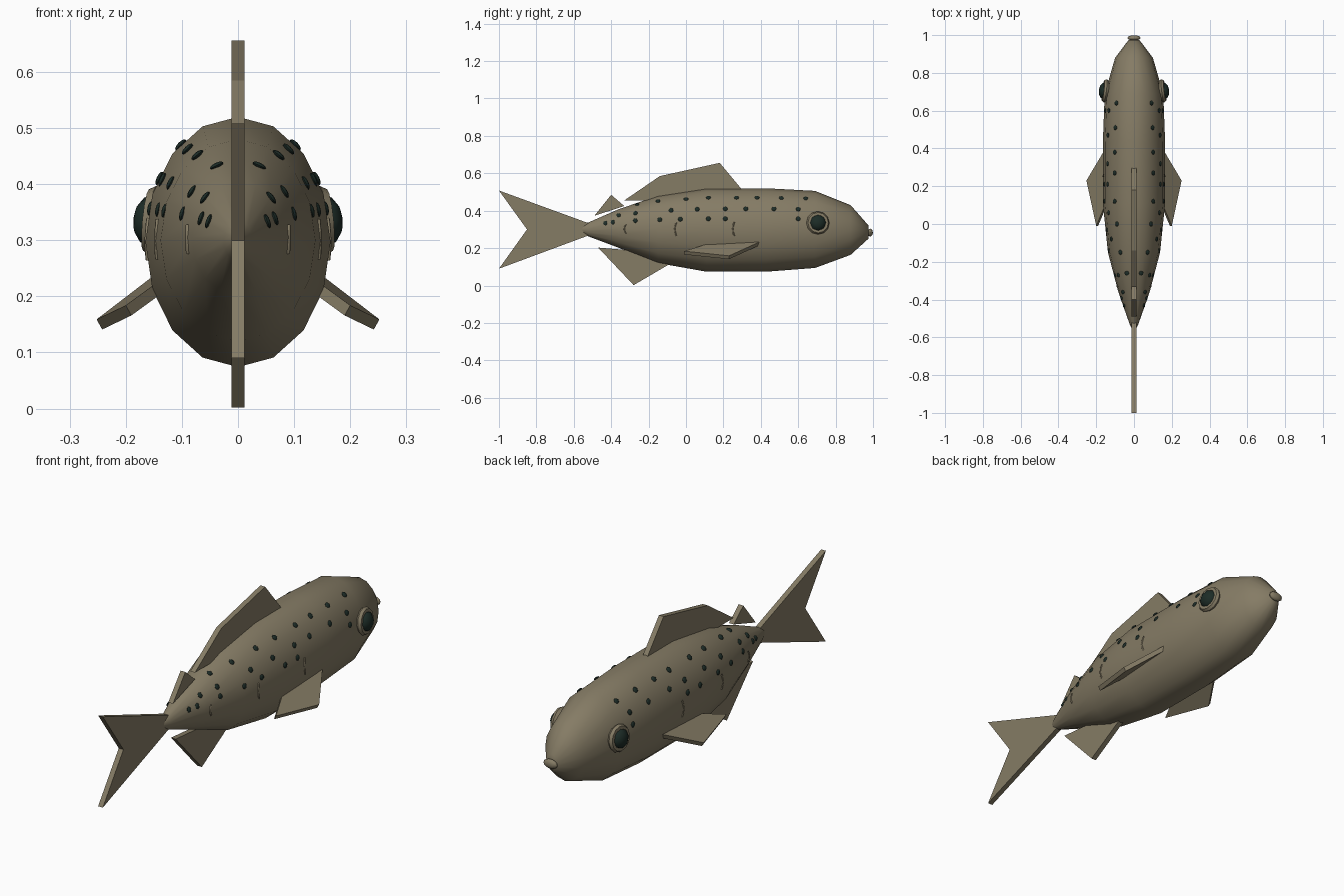
import bpy, bmesh, math
from mathutils import Vector

cube = bpy.data.objects.get("Cube")
if cube:
    bpy.data.objects.remove(cube)


def material(name, rgb):
    m = bpy.data.materials.new(name)
    m.use_nodes = True
    m.diffuse_color = (*rgb, 1)
    m.node_tree.nodes["Principled BSDF"].inputs["Base Color"].default_value = (*rgb, 1)
    return m


OLIVE = material("olive skin", (0.235, 0.2, 0.13))
DARK = material("dark green", (0.012, 0.025, 0.02))


def finish(name, bm, mat, angle=None):
    bmesh.ops.recalc_face_normals(bm, faces=bm.faces[:])
    mesh = bpy.data.meshes.new(name)
    bm.to_mesh(mesh)
    bm.free()
    mesh.materials.append(mat)
    ob = bpy.data.objects.new(name, mesh)
    bpy.context.collection.objects.link(ob)
    if angle:
        bpy.ops.object.select_all(action="DESELECT")
        ob.select_set(True)
        bpy.context.view_layer.objects.active = ob
        bpy.ops.object.shade_smooth_by_angle(angle=math.radians(angle))
    return ob


# Body stations: y, centre z, half width, half height
STATIONS = [(-0.555, 0.3, 0.012, 0.02), (-0.525, 0.3, 0.025, 0.036),
            (-0.36, 0.305, 0.083, 0.103), (-0.15, 0.3, 0.138, 0.18),
            (0.11, 0.297, 0.165, 0.223), (0.43, 0.297, 0.165, 0.223),
            (0.69, 0.3, 0.155, 0.206), (0.88, 0.297, 0.1, 0.133),
            (0.975, 0.286, 0.028, 0.036)]
SIDES = 16


def section(y):
    for a, b in zip(STATIONS, STATIONS[1:]):
        if a[0] <= y <= b[0]:
            t = (y - a[0]) / (b[0] - a[0])
            return [p + (q - p) * t for p, q in zip(a, b)][1:]


def on_skin(y, z):
    """Point and outward direction on the left flank."""
    c, w, h = section(y)
    s = max(-0.95, min(0.95, (z - c) / h))
    x = w * math.sqrt(1 - s * s) * 0.985
    return Vector((x, y, c + s * h)), Vector((x / w**2, 0, s / h)).normalized()


bm = bmesh.new()
rings = []
for y, c, w, h in STATIONS:
    angles = [math.tau * i / SIDES for i in range(SIDES)]
    rings.append([bm.verts.new((w * math.cos(a), y, c + h * math.sin(a))) for a in angles])
for a, b in zip(rings, rings[1:]):
    for i in range(SIDES):
        j = (i + 1) % SIDES
        bm.faces.new((a[i], a[j], b[j], b[i]))
bm.faces.new(rings[0])
bm.faces.new(rings[-1])
finish("body", bm, OLIVE, 60)


# Flat fins: outline points extruded along an offset
def plate(name, points, offset):
    bm = bmesh.new()
    off = Vector(offset)
    a = [bm.verts.new(Vector(p) - off) for p in points]
    b = [bm.verts.new(Vector(p) + off) for p in points]
    bm.faces.new(a)
    bm.faces.new(b[::-1])
    for i in range(len(a)):
        j = (i + 1) % len(a)
        bm.faces.new((a[i], a[j], b[j], b[i]))
    finish(name, bm, OLIVE)


FINS = {
    "dorsal_fin": [(0.31, 0.5), (0.18, 0.656), (-0.14, 0.585), (-0.33, 0.455), (0, 0.455)],
    "rear_dorsal_fin": [(-0.33, 0.425), (-0.4, 0.485), (-0.49, 0.373)],
    "anal_fin": [(-0.47, 0.203), (-0.28, 0.002), (-0.07, 0.125), (-0.2, 0.18)],
    "tail_fin": [(-0.52, 0.333), (-1, 0.508), (-0.85, 0.3), (-1, 0.09), (-0.52, 0.268)],
}
for name, outline in FINS.items():
    plate(name, [(0, y, z) for y, z in outline], (0.012, 0, 0))


# Flattened ball
def ball(name, centre, radii, mat, normal=None, u=8, v=6):
    bm = bmesh.new()
    bmesh.ops.create_uvsphere(bm, u_segments=u, v_segments=v, radius=1)
    bmesh.ops.scale(bm, vec=radii, verts=bm.verts)
    if normal:
        rot = Vector(normal).to_track_quat("Z", "Y").to_matrix()
        bmesh.ops.rotate(bm, matrix=rot, verts=bm.verts)
    bmesh.ops.translate(bm, vec=centre, verts=bm.verts)
    finish(name, bm, mat, 50)


ball("mouth", (0, 0.985, 0.283), (0.035, 0.014, 0.021), OLIVE, u=12, v=8)

SPOT_ROWS = {
    0.47: [-0.26, -0.15, 0, 0.12, 0.27, 0.38, 0.51, 0.64],
    0.41: [-0.36, -0.27, -0.08, 0.06, 0.21, 0.32, 0.47, 0.6],
    0.357: [-0.43, -0.39, -0.27, -0.14, -0.03, 0.12, 0.21, 0.6],
}

for side, sx in (("left", 1), ("right", -1)):
    # Pectoral fin
    plate(side + "_pectoral_fin",
          [(sx * x, y, z) for x, y, z in
           ((0.14, 0.41, 0.232), (0.247, 0.23, 0.15), (0.195, -0.01, 0.175), (0.14, 0.12, 0.215))],
          (sx * 0.005, 0, 0.009))

    # Eye and its rim
    ball(side + "_eye", (sx * 0.155, 0.705, 0.335), (0.046, 0.046, 0.032), DARK, (sx, 0.12, 0.1))
    bpy.ops.mesh.primitive_torus_add(
        major_radius=0.048, minor_radius=0.014, major_segments=12, minor_segments=6,
        location=(sx * 0.152, 0.705, 0.335),
        rotation=Vector((sx, 0.12, 0.1)).to_track_quat("Z", "Y").to_euler())
    rim = bpy.context.object
    rim.name = side + "_eye_rim"
    rim.data.materials.append(OLIVE)
    bpy.ops.object.shade_smooth_by_angle(angle=math.radians(50))

    # Spots follow the back as it narrows toward the tail
    for row, ys in SPOT_ROWS.items():
        for y in ys:
            c, w, h = section(y)
            z = c + (row - 0.297) * min(1, (h / 0.223) ** 0.6)
            p, n = on_skin(y, z)
            ball(side + "_spot", (sx * p.x, p.y, p.z), (0.013, 0.013, 0.005),
                 DARK, (sx * n.x, 0, n.z))

    # Fine curved flank creases
    for y, half in ((-0.33, 0.025), (-0.06, 0.035), (0.25, 0.037)):
        curve = bpy.data.curves.new(side + "_flank_crease", "CURVE")
        curve.dimensions = "3D"
        curve.bevel_depth = 0.004
        curve.bevel_resolution = 1
        line = curve.splines.new("POLY")
        line.points.add(4)
        for i, point in enumerate(line.points):
            t = i / 2 - 1
            p, n = on_skin(y + 0.008 * t * t, 0.302 + half * t)
            point.co = (sx * p.x, p.y, p.z, 1)
        curve.materials.append(OLIVE)
        ob = bpy.data.objects.new(side + "_flank_crease", curve)
        bpy.context.collection.objects.link(ob)
